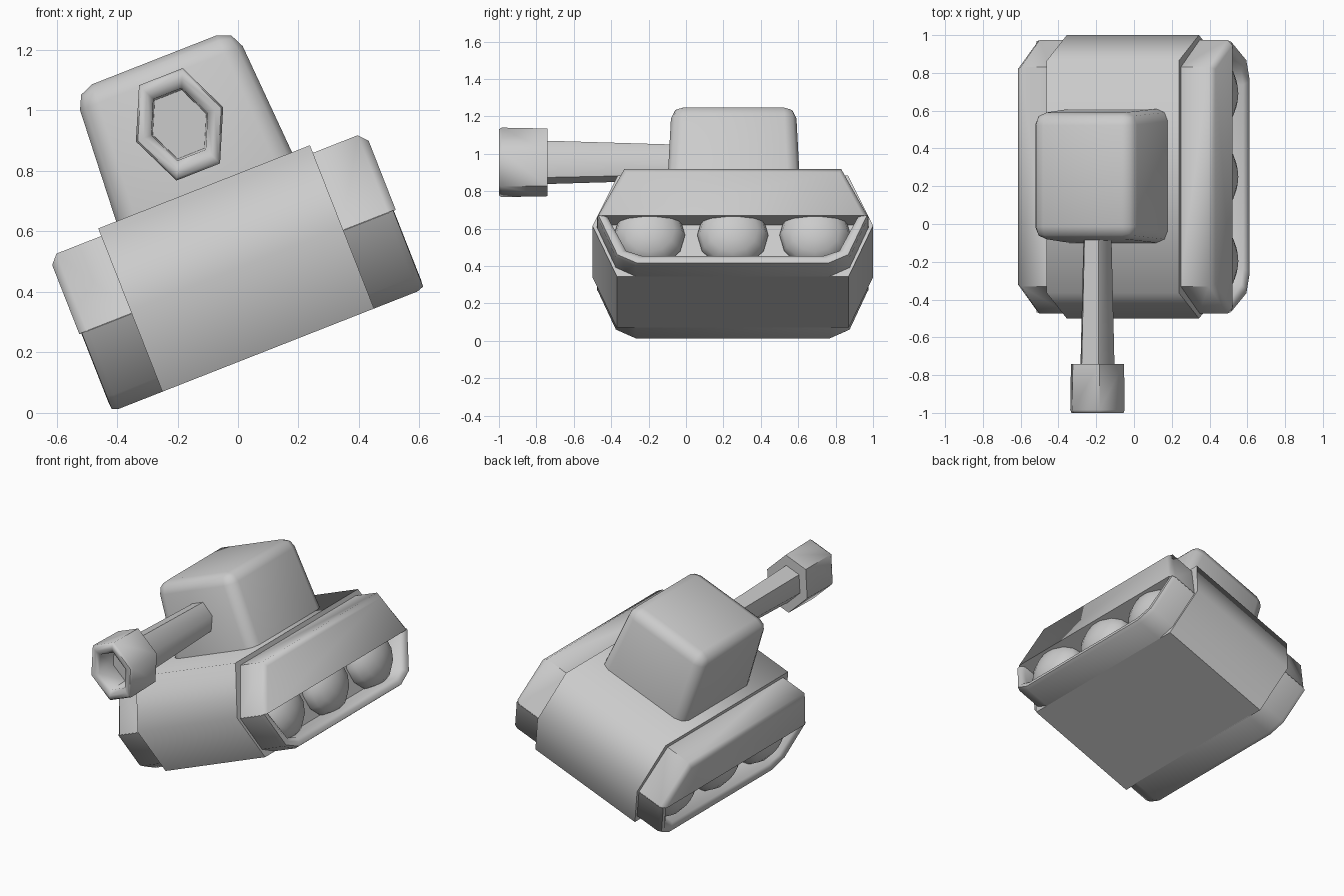
import bpy, bmesh, math
from mathutils import Matrix

if "Cube" in bpy.data.objects:
    bpy.data.objects.remove(bpy.data.objects["Cube"])

# The whole tank is tipped sideways; parts are modelled upright, then tilted
TILT = Matrix.Translation((0.10, 0, 0.2075)) @ Matrix.Rotation(-math.radians(21.45), 4, 'Y')

grey = bpy.data.materials.new("light_grey")
grey.diffuse_color = (0.6, 0.6, 0.6, 1)
grey.use_nodes = True
grey.node_tree.nodes["Principled BSDF"].inputs["Base Color"].default_value = grey.diffuse_color


def finish(name, bm, angle, mirror=False):
    bmesh.ops.recalc_face_normals(bm, faces=bm.faces)
    me = bpy.data.meshes.new(name)
    bm.to_mesh(me)
    bm.free()
    ob = bpy.data.objects.new(name, me)
    bpy.context.collection.objects.link(ob)
    me.materials.append(grey)
    ob.matrix_world = TILT
    bpy.ops.object.select_all(action='DESELECT')
    ob.select_set(True)
    bpy.context.view_layer.objects.active = ob
    bpy.ops.object.shade_smooth_by_angle(angle=math.radians(angle))
    if mirror:
        ob.modifiers.new("mirror", 'MIRROR')
    return ob


def loft(rings):
    """Skin a list of equal-length closed rings and cap both ends."""
    bm = bmesh.new()
    loops = [[bm.verts.new(p) for p in r] for r in rings]
    n = len(loops[0])
    for a, b in zip(loops, loops[1:]):
        for i in range(n):
            j = (i + 1) % n
            bm.faces.new((a[i], a[j], b[j], b[i]))
    bm.faces.new(loops[0])
    bm.faces.new(loops[-1])
    return bm


MID = 0.25  # middle of the hull along y


def side(x, half):
    """Ring at x, symmetric about MID, from (half length, height) pairs going up."""
    return [(x, MID - h, z) for h, z in half] + [(x, MID + h, z) for h, z in reversed(half)]


# Hull: six-sided profile across the width
hull_profile = [(0.62, 0), (0.75, 0.29), (0.615, 0.58)]
hull = finish("hull", loft([side(x, hull_profile) for x in (-0.376, 0.376)]), 70)
for e in hull.data.edges:
    if all(hull.data.vertices[v].co.z < 0.01 for v in e.vertices):
        e.use_edge_sharp = True

# Fenders: sloped covers over the tracks, with a softened outer edge
finish("fenders", loft([
    side(0.37, [(0.725, 0.277), (0.58, 0.553)]),
    side(0.535, [(0.725, 0.277), (0.58, 0.553)]),
    side(0.562, [(0.695, 0.277), (0.57, 0.523)])]), 60, True)


# Tracks: rounded rim around a recess
def track_ring(x, d):
    return side(x, [(0.725 - d, 0.279), (0.625 - d, 0.05 + 0.6 * d), (0.52 - 0.6 * d, d)])


finish("tracks", loft([track_ring(x, d) for x, d in (
    (0.37, 0), (0.53, 0), (0.553, 0.008), (0.555, 0.03), (0.535, 0.055), (0.42, 0.06))]), 60, True)

# Wheels: three domed rollers in each track
bm = bmesh.new()
for y in (-0.195, 0.25, 0.69):
    m = Matrix.Translation((0.43, y, 0.215)) @ Matrix.Diagonal((0.122, 0.19, 0.185, 1)) \
        @ Matrix.Rotation(math.pi / 2, 4, 'Y')
    bmesh.ops.create_uvsphere(bm, u_segments=12, v_segments=8, radius=1, matrix=m)
finish("wheels", bm, 60, True)

# Turret: tapered box with rounded top and corners
bm = bmesh.new()
bmesh.ops.create_cube(bm, size=1)
for v in bm.verts:
    top = v.co.z > 0
    v.co.x *= 0.57 if top else 0.626
    v.co.y = MID + 0.005 + v.co.y * (0.665 if top else 0.71)
    v.co.z = 1.031 if top else 0.57
bmesh.ops.bevel(bm, geom=[e for e in bm.edges if max(v.co.z for v in e.verts) > 0.6],
                offset=0.065, segments=2, profile=0.5, affect='EDGES')
finish("turret", bm, 60)


# Gun: six-sided barrel and a hollow muzzle
def hexagon(y, r):
    return [(r * math.cos(i * math.pi / 3), y, 0.802 + 1.26 * r * math.sin(i * math.pi / 3))
            for i in range(6)]


finish("barrel", loft([hexagon(0.0, 0.078), hexagon(-0.76, 0.097)]), 65)
finish("muzzle", loft([hexagon(y, r) for y, r in (
    (-0.74, 0.151), (-0.985, 0.155), (-1.0, 0.148), (-1.0, 0.125), (-0.985, 0.1), (-0.85, 0.095))]), 65)
